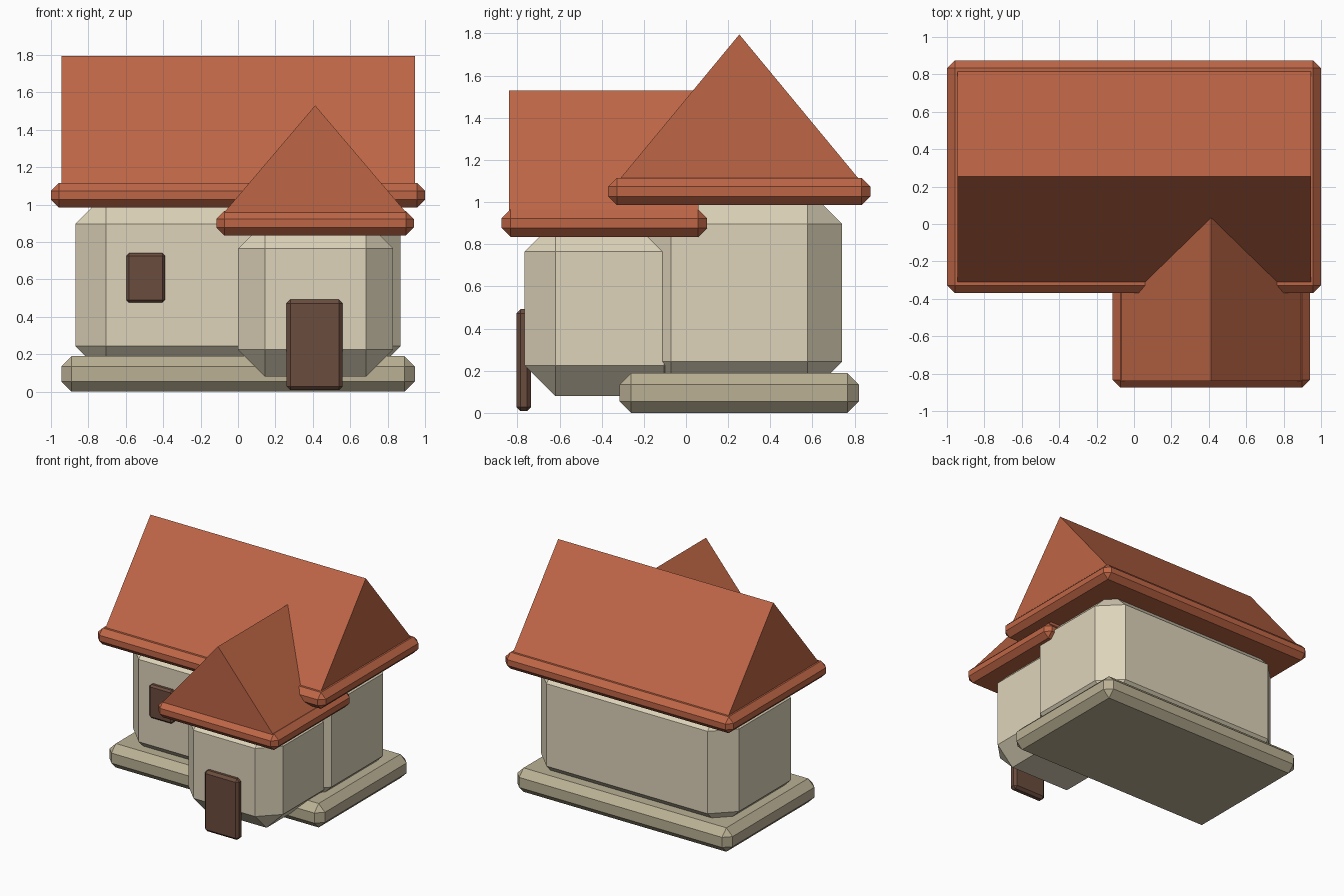
import bpy
import bmesh

default = bpy.data.objects.get("Cube")
if default:
    bpy.data.objects.remove(default, do_unlink=True)


def make_material(name, rgb):
    mat = bpy.data.materials.new(name)
    mat.use_nodes = True
    mat.diffuse_color = (*rgb, 1)
    bsdf = mat.node_tree.nodes["Principled BSDF"]
    bsdf.inputs["Base Color"].default_value = (*rgb, 1)
    bsdf.inputs["Roughness"].default_value = 0.9
    return mat


terracotta = make_material("terracotta", (0.515, 0.133, 0.061))
cream = make_material("cream plaster", (0.73, 0.658, 0.491))
stone = make_material("tan stone", (0.49, 0.434, 0.296))
wood = make_material("dark wood", (0.147, 0.072, 0.048))


def add_object(name, bm, mat):
    bmesh.ops.recalc_face_normals(bm, faces=bm.faces)
    mesh = bpy.data.meshes.new(name)
    bm.to_mesh(mesh)
    bm.free()
    mesh.materials.append(mat)
    obj = bpy.data.objects.new(name, mesh)
    bpy.context.collection.objects.link(obj)
    return obj


def chamfered_box(name, xs, ys, zs, chamfer, mat):
    """Box between the given limits with every edge cut flat."""
    bm = bmesh.new()
    bmesh.ops.create_cube(bm, size=1)
    for v in bm.verts:
        v.co = [lim[0] if c < 0 else lim[1] for c, lim in zip(v.co, (xs, ys, zs))]
    bmesh.ops.bevel(bm, geom=bm.edges[:], offset=chamfer, offset_type='OFFSET',
                    segments=1, profile=0.5, affect='EDGES')
    return add_object(name, bm, mat)


def gable_prism(name, axis, span, centre, half_width, zs, mat):
    """Triangular roof whose ridge runs along the axis."""
    bm = bmesh.new()
    rings = []
    for along in span:
        ring = []
        for across, z in ((-half_width, zs[0]), (half_width, zs[0]), (0, zs[1])):
            across += centre
            co = (along, across, z) if axis == 'X' else (across, along, z)
            ring.append(bm.verts.new(co))
        bm.faces.new(ring)
        rings.append(ring)
    for i in range(3):
        j = (i + 1) % 3
        bm.faces.new((rings[0][i], rings[0][j], rings[1][j], rings[1][i]))
    return add_object(name, bm, mat)


# Stone footing and the two wall blocks
chamfered_box("footing", (-0.945, 0.945), (-0.315, 0.82), (0, 0.19), 0.055, stone)
chamfered_box("main_walls", (-0.87, 0.87), (-0.235, 0.74), (0.08, 1.06), 0.163, cream)
chamfered_box("porch_walls", (0, 0.83), (-0.765, 0.04), (0.08, 0.91), 0.145, cream)

# Eaves slabs
chamfered_box("main_eaves", (-1, 1), (-0.37, 0.875), (0.985, 1.115), 0.042, terracotta)
chamfered_box("porch_eaves", (-0.115, 0.94), (-0.875, 0.1), (0.835, 0.965), 0.042, terracotta)

# Gabled roofs, with the porch ridge running back into the main slope
gable_prism("main_roof", 'X', (-0.945, 0.945), 0.253, 0.575, (1.1, 1.795), terracotta)
gable_prism("porch_roof", 'Y', (-0.84, 0.06), 0.4125, 0.493, (0.95, 1.53), terracotta)

# Door and window panels
chamfered_box("front_door", (0.26, 0.56), (-0.805, -0.735), (0.008, 0.492), 0.02, wood)
chamfered_box("front_window", (-0.597, -0.39), (-0.27, -0.2), (0.475, 0.74), 0.015, wood)
